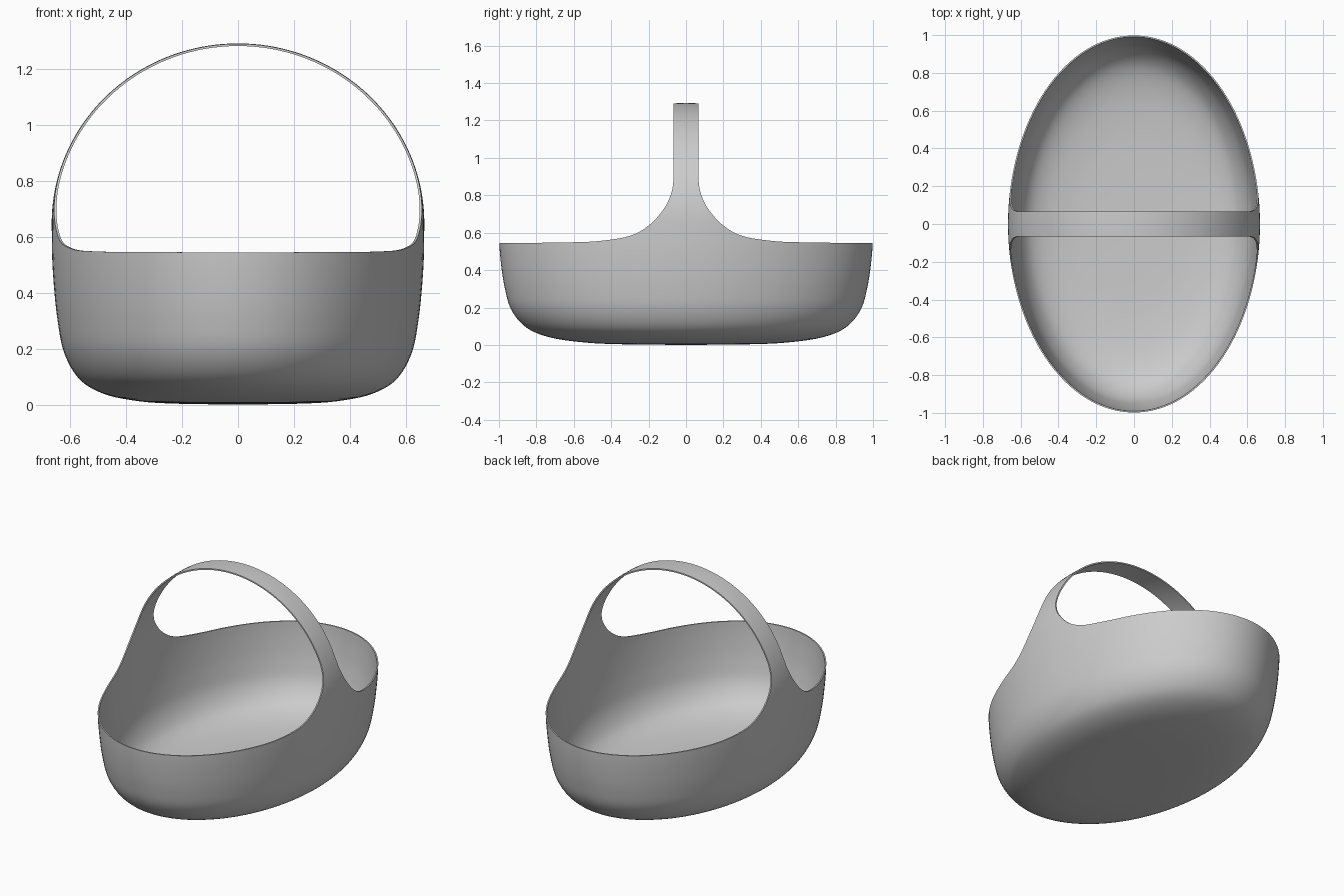
import bpy, bmesh, math
from mathutils import Vector

cube = bpy.data.objects.get("Cube")
if cube:
    bpy.data.objects.remove(cube, do_unlink=True)

WIDTH = 0.667      # half width along x, half length is 1
SHOULDER = 0.65    # height where the walls start to arch inward
TOP = 1.293
SEGMENTS = 128


def smooth_path(points, steps=6):
    """Catmull-Rom curve through 2D points."""
    p = [Vector(q) for q in points]
    p = [2 * p[0] - p[1]] + p + [2 * p[-1] - p[-2]]
    path = []
    for a, b, c, d in zip(p, p[1:], p[2:], p[3:]):
        for i in range(steps):
            t = i / steps
            path.append(0.5 * (2 * b + (c - a) * t + (2 * a - 5 * b + 4 * c - d) * t ** 2
                               + (3 * b - a - 3 * c + d) * t ** 3))
    return path + [p[-2]]


def make_object(name, bm):
    bmesh.ops.recalc_face_normals(bm, faces=bm.faces)
    mesh = bpy.data.meshes.new(name)
    bm.to_mesh(mesh)
    bm.free()
    obj = bpy.data.objects.new(name, mesh)
    bpy.context.collection.objects.link(obj)
    return obj


# Closed oval body: rounded bowl below, half ellipsoid above
bowl = smooth_path([(0.25, 0.002), (0.4, 0.005), (0.53, 0.012), (0.69, 0.032), (0.81, 0.068),
                    (0.885, 0.12), (0.94, 0.2), (0.968, 0.3), (0.985, 0.4),
                    (0.997, 0.52), (1, SHOULDER)], 4)
dome = [(math.cos(a), SHOULDER + (TOP - SHOULDER) * math.sin(a))
        for a in (math.pi / 2 * i / 40 for i in range(1, 41))]
profile = [(0, 0)] + [tuple(p) for p in bowl] + dome[:-1] + [(0, TOP)]

bm = bmesh.new()
verts = [bm.verts.new((r, 0, z)) for r, z in profile]
edges = [bm.edges.new(pair) for pair in zip(verts, verts[1:])]
bmesh.ops.spin(bm, geom=verts + edges, cent=(0, 0, 0), axis=(0, 0, 1),
               angle=2 * math.pi, steps=SEGMENTS)
bmesh.ops.remove_doubles(bm, verts=bm.verts, dist=0.0001)
bmesh.ops.scale(bm, vec=(WIDTH, 1, 1), verts=bm.verts)
basket = make_object("basket", bm)

# Side outline to keep: low rim sweeping up into a narrow handle
rim = smooth_path([(1.1, 0.545), (0.8, 0.546), (0.6, 0.549), (0.46, 0.556), (0.3, 0.583),
                   (0.195, 0.642), (0.115, 0.733), (0.078, 0.813), (0.067, 0.88)])
half = [(1.1, -0.1)] + [tuple(p) for p in rim] + [(0.067, 1.4)]
outline = half + [(-y, z) for y, z in reversed(half)]

bm = bmesh.new()
face = bm.faces.new([bm.verts.new((-1, y, z)) for y, z in outline])
sweep = bmesh.ops.extrude_face_region(bm, geom=[face])["geom"]
bmesh.ops.translate(bm, vec=(2, 0, 0),
                    verts=[v for v in sweep if isinstance(v, bmesh.types.BMVert)])
cutter = make_object("outline_cutter", bm)
cutter.hide_render = True

# Thin wall, then trim to the outline
bpy.context.view_layer.objects.active = basket
basket.select_set(True)
shell = basket.modifiers.new("wall", 'SOLIDIFY')
shell.thickness = 0.008
shell.offset = -1
trim = basket.modifiers.new("trim", 'BOOLEAN')
trim.operation = 'INTERSECT'
trim.solver = 'EXACT'
trim.object = cutter
for name in ("wall", "trim"):
    bpy.ops.object.modifier_apply(modifier=name)
bpy.data.objects.remove(cutter, do_unlink=True)
bpy.ops.object.shade_smooth_by_angle(angle=math.radians(40))

# Single grey finish
grey = bpy.data.materials.new("light_grey")
grey.use_nodes = True
colour = (0.6, 0.6, 0.6, 1)
grey.diffuse_color = colour
grey.node_tree.nodes["Principled BSDF"].inputs["Base Color"].default_value = colour
basket.data.materials.clear()
basket.data.materials.append(grey)
